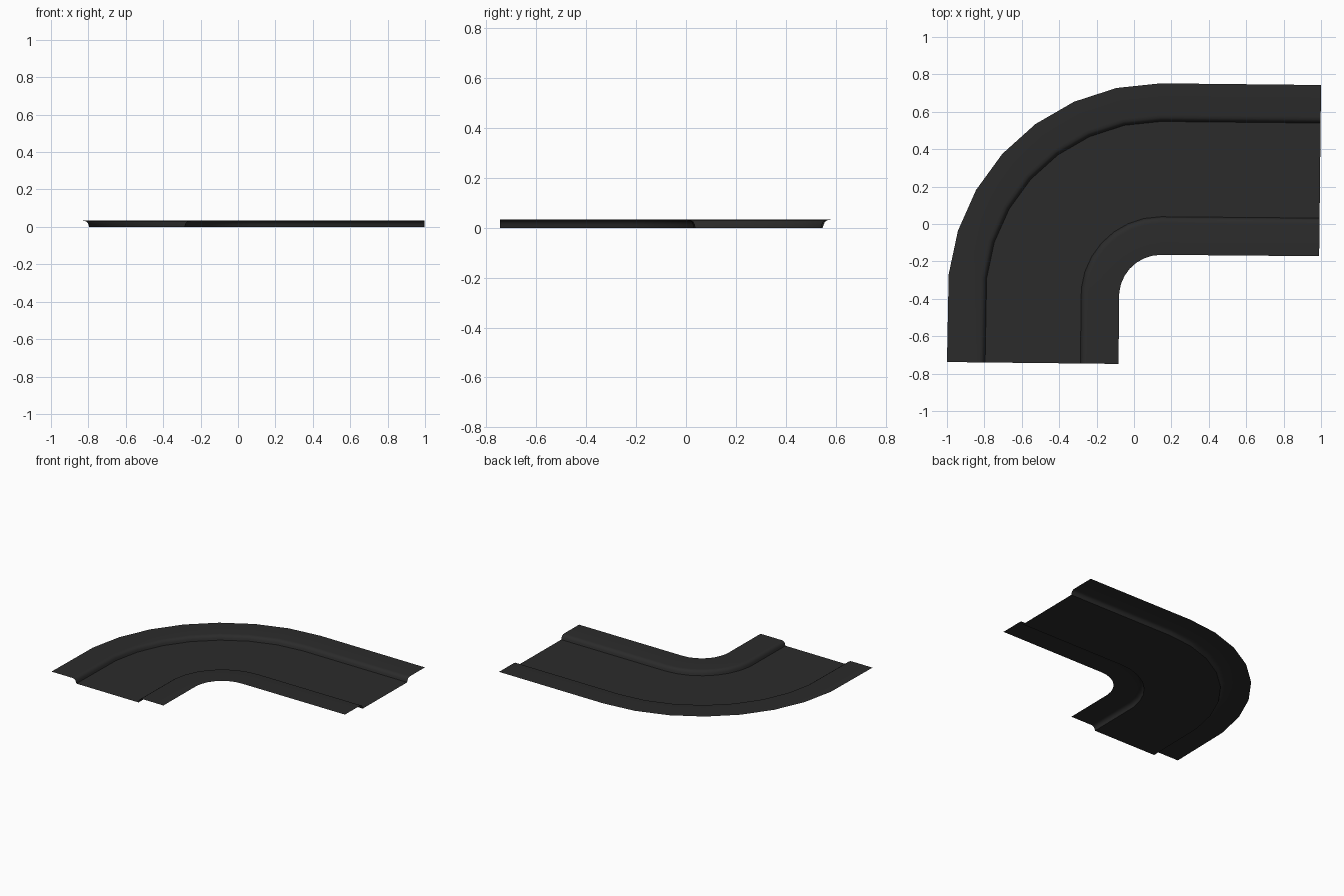
import bpy, bmesh, math
from mathutils import Vector

if "Cube" in bpy.data.objects:
    bpy.data.objects.remove(bpy.data.objects["Cube"])

CX, CY = 0.143, -0.388          # bend centre
R_OUT, R_IN = 1.14, 0.223
W = R_OUT - R_IN

# Stations across the road: (outer edge, inner edge), slightly skewed straight ends
stations = [(Vector((-1.0, -0.738)), Vector((-0.083, -0.748)))]
for k in range(8):
    a = math.radians(6 + 12 * k)
    d = Vector((-math.cos(a), math.sin(a)))
    c = Vector((CX, CY))
    stations.append((c + d * R_OUT, c + d * R_IN))
stations.append((Vector((1.0, 0.743)), Vector((0.99, -0.172))))

mat = bpy.data.materials.new("asphalt")
mat.diffuse_color = (0.024, 0.024, 0.024, 1)
mat.use_nodes = True
mat.node_tree.nodes["Principled BSDF"].inputs["Base Color"].default_value = mat.diffuse_color


def sweep(name, profile):
    """Sheet swept along the bend; profile = (offset from outer edge, z)."""
    bm = bmesh.new()
    rows = []
    for o, i in stations:
        rows.append([bm.verts.new((*o.lerp(i, t / W), z)) for t, z in profile])
    for r0, r1 in zip(rows, rows[1:]):
        for j in range(len(profile) - 1):
            bm.faces.new((r0[j], r0[j + 1], r1[j + 1], r1[j]))
    me = bpy.data.meshes.new(name)
    bm.to_mesh(me)
    bm.free()
    me.materials.append(mat)
    ob = bpy.data.objects.new(name, me)
    bpy.context.collection.objects.link(ob)
    bpy.ops.object.select_all(action='DESELECT')
    ob.select_set(True)
    bpy.context.view_layer.objects.active = ob
    bpy.ops.object.shade_smooth_by_angle(angle=math.radians(40))
    return ob


# Raised pavement with rounded kerb, mirrored for the inner side
kerb = [(0, 0.033), (0.17, 0.033), (0.184, 0.031), (0.195, 0.024),
        (0.200, 0.013), (0.204, 0.0)]
sweep("outer_pavement", kerb)
sweep("inner_pavement", [(W - t, z) for t, z in reversed(kerb)])

# Flat carriageway between the kerbs
sweep("road_surface", [(0.204, 0.0), (W - 0.204, 0.0)])
